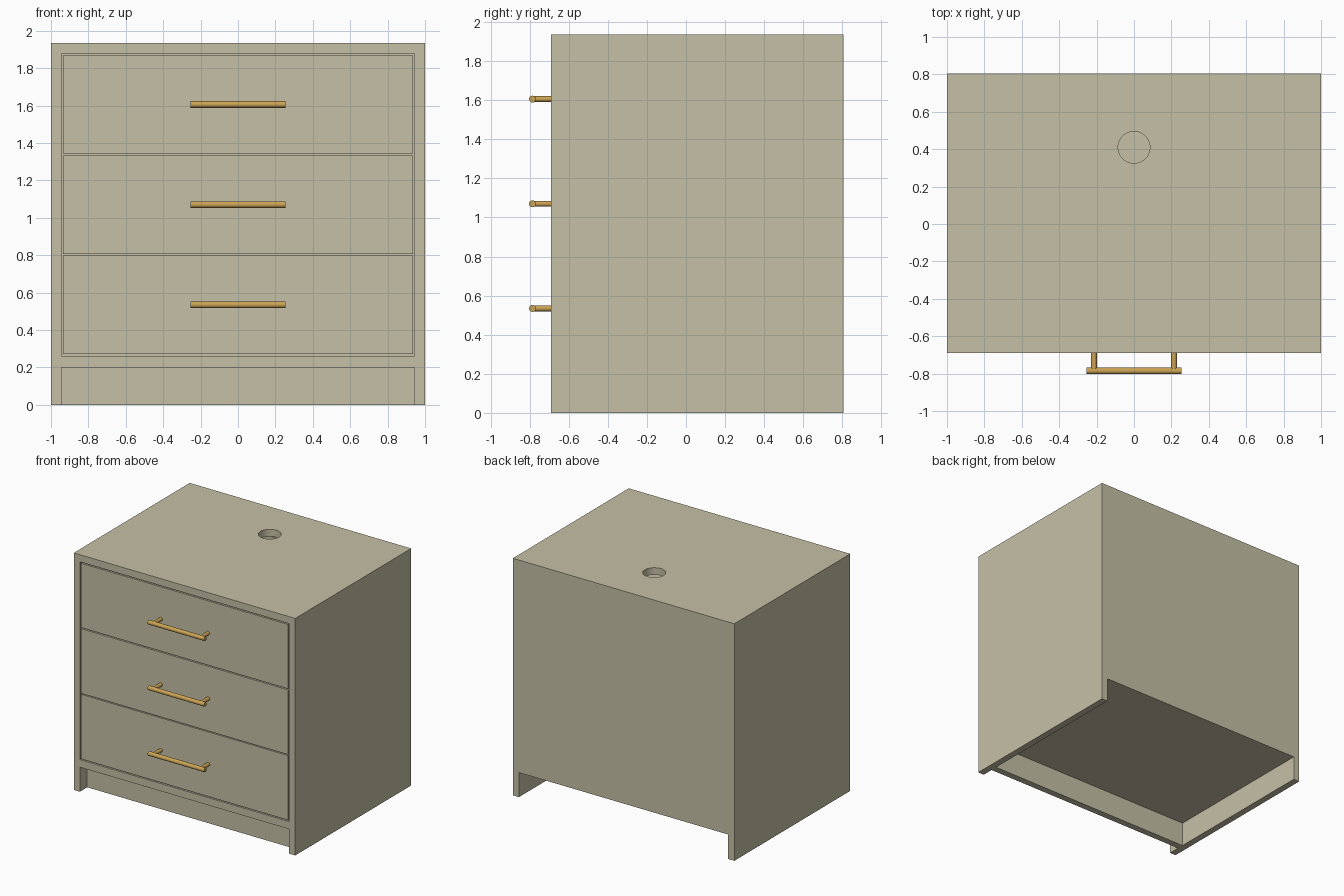
import bpy, bmesh
from math import pi
from mathutils import Matrix

if "Cube" in bpy.data.objects:
    bpy.data.objects.remove(bpy.data.objects["Cube"])


def material(name, color):
    m = bpy.data.materials.new(name)
    m.diffuse_color = color
    m.use_nodes = True
    m.node_tree.nodes["Principled BSDF"].inputs["Base Color"].default_value = m.diffuse_color
    return m


PAINT = material("beige_paint", (0.56, 0.53, 0.38, 1))
BRASS = material("brass", (0.60, 0.37, 0.09, 1))


def add_object(name, bm, mat):
    mesh = bpy.data.meshes.new(name)
    bm.to_mesh(mesh)
    bm.free()
    mesh.materials.append(mat)
    ob = bpy.data.objects.new(name, mesh)
    bpy.context.collection.objects.link(ob)
    return ob


def box(name, lo, hi, open_top=False):
    bm = bmesh.new()
    bmesh.ops.create_cube(bm, size=1)
    for v in bm.verts:
        v.co = [(a + b) / 2 + c * (b - a) for a, b, c in zip(lo, hi, v.co)]
    if open_top:
        top = [f for f in bm.faces if f.normal.z > 0.9]
        bmesh.ops.delete(bm, geom=top, context='FACES')
    return add_object(name, bm, PAINT)


def cylinder(bm, radius, depth, matrix, segments=32):
    bmesh.ops.create_cone(bm, cap_ends=True, segments=segments, radius1=radius,
                          radius2=radius, depth=depth, matrix=matrix)


def activate(ob):
    bpy.ops.object.select_all(action='DESELECT')
    ob.select_set(True)
    bpy.context.view_layer.objects.active = ob


def cut(ob, cutter):
    mod = ob.modifiers.new("cut", 'BOOLEAN')
    mod.operation = 'DIFFERENCE'
    mod.solver = 'EXACT'
    mod.object = cutter
    cutter.hide_render = True
    activate(ob)
    bpy.ops.object.modifier_apply(modifier=mod.name)
    bpy.data.objects.remove(cutter)


FRONT, BACK, HEIGHT, INNER = -0.69, 0.805, 1.935, 0.945

# Carcass: one block with the drawer bay, toe recess and underside cut away
carcass = box("carcass", (-1, FRONT, 0), (1, BACK, HEIGHT))
cut(carcass, box("bay_cutter", (-INNER, FRONT - 0.1, 0.262), (INNER, BACK - 0.055, 1.877)))
cut(carcass, box("toe_cutter", (-INNER, FRONT - 0.1, -0.1), (INNER, -0.595, 0.20)))
cut(carcass, box("underside_cutter", (-INNER, -0.54, -0.1), (INNER, BACK + 0.1, 0.20)))

# Cable hole through the top
bm = bmesh.new()
cylinder(bm, 0.085, 0.2, Matrix.Translation((0, 0.41, 1.93)), 48)
cut(carcass, add_object("cable_hole_cutter", bm, PAINT))
activate(carcass)
bpy.ops.object.shade_smooth_by_angle()

# Three drawers, each with a front panel, a tray and a bar handle
for name, z0, z1 in (("bottom", 0.271, 0.798), ("middle", 0.806, 1.334), ("top", 1.343, 1.868)):
    box(name + "_drawer_front", (-0.935, FRONT, z0), (0.935, FRONT + 0.055, z1))
    tray = box(name + "_drawer_tray", (-0.91, FRONT + 0.055, z0 + 0.03),
               (0.91, 0.70, z1 - 0.1), open_top=True)
    solid = tray.modifiers.new("walls", 'SOLIDIFY')
    solid.thickness = 0.035

    zc = (z0 + z1) / 2
    bm = bmesh.new()
    cylinder(bm, 0.0175, 0.51, Matrix.Translation((0, -0.7855, zc)) @ Matrix.Rotation(pi / 2, 4, 'Y'))
    for x in (-0.214, 0.214):
        cylinder(bm, 0.015, 0.0955, Matrix.Translation((x, -0.73775, zc)) @ Matrix.Rotation(pi / 2, 4, 'X'))
    handle = add_object(name + "_handle", bm, BRASS)
    activate(handle)
    bpy.ops.object.shade_smooth_by_angle()
